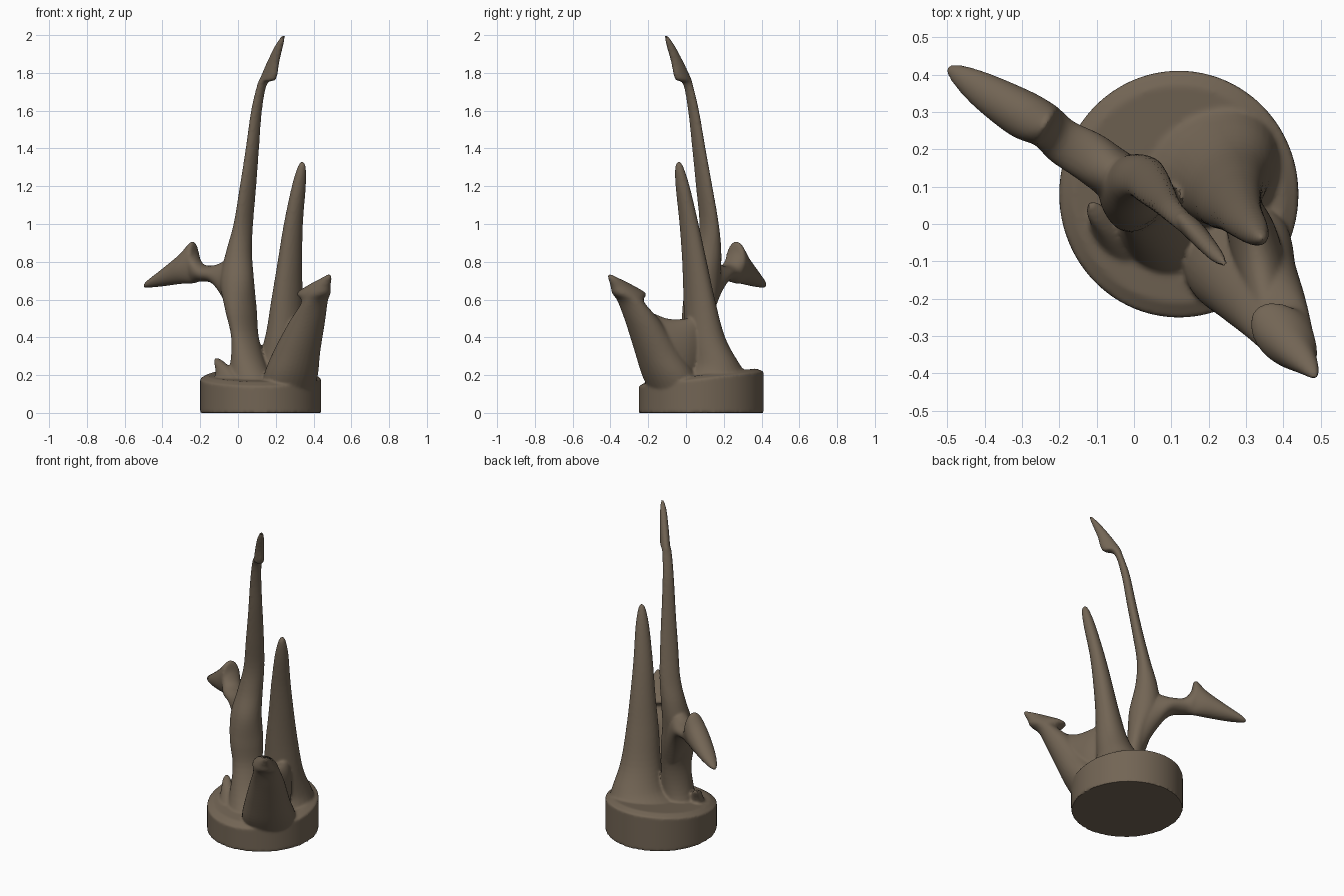
import bpy, bmesh, math
from mathutils import Vector

if "Cube" in bpy.data.objects:
    bpy.data.objects.remove(bpy.data.objects["Cube"], do_unlink=True)

bark = bpy.data.materials.new("taupe_brown")
bark.use_nodes = True
COLOUR = (0.17, 0.13, 0.09, 1)
bark.diffuse_color = COLOUR
bark.node_tree.nodes["Principled BSDF"].inputs["Base Color"].default_value = COLOUR

DIAG_A = Vector((1, 1, 0)).normalized()
DIAG_B = Vector((1, -1, 0)).normalized()
SIDE = Vector((1, 0, 0))
UP = Vector((0, 0, 1))


def spline(p0, p1, p2, p3, t):
    """Catmull-Rom value between p1 and p2."""
    return [0.5 * (2 * b + (c - a) * t + (2 * a - 5 * b + 4 * c - d) * t * t
                   + (3 * b - a - 3 * c + d) * t ** 3)
            for a, b, c, d in zip(p0, p1, p2, p3)]


def loft(name, rings, u, v, sides=32, steps=5):
    """Skin of ellipses; each ring is x, y, z, half width on u, half width on v."""
    path = []
    for i in range(len(rings) - 1):
        quad = [rings[min(max(i + k, 0), len(rings) - 1)] for k in (-1, 0, 1, 2)]
        path += [spline(*quad, s / steps) for s in range(steps)]
    path.append(rings[-1])
    bm = bmesh.new()
    loops = []
    for x, y, z, a, b in path:
        a, b = max(a, 0.004), max(b, 0.004)
        angles = [math.tau * k / sides for k in range(sides)]
        loops.append([bm.verts.new(Vector((x, y, z)) + u * a * math.cos(t) + v * b * math.sin(t))
                      for t in angles])
    for low, high in zip(loops, loops[1:]):
        for k in range(sides):
            n = (k + 1) % sides
            bm.faces.new((low[k], low[n], high[n], high[k]))
    bm.faces.new(loops[0])
    bm.faces.new(loops[-1])
    bmesh.ops.recalc_face_normals(bm, faces=bm.faces)
    mesh = bpy.data.meshes.new(name)
    bm.to_mesh(mesh)
    bm.free()
    ob = bpy.data.objects.new(name, mesh)
    bpy.context.collection.objects.link(ob)
    mesh.materials.append(bark)
    return ob


# Tall curved thorn with a small hooked tip
tall = loft("tall_thorn", [
    (.07, -.03, .1, .12, .2), (.055, .01, .24, .1, .1), (.037, .045, .4, .088, .055),
    (.015, .065, .55, .098, .068), (-.005, .09, .7, .09, .09), (.005, .118, .85, .073, .065),
    (.028, .122, 1, .061, .04), (.053, .096, 1.2, .053, .031), (.076, .068, 1.4, .042, .027),
    (.098, .04, 1.6, .033, .024), (.128, .01, 1.74, .028, .023),
    (.158, -.015, 1.768, .028, .054), (.187, -.047, 1.86, .025, .038),
    (.22, -.084, 1.95, .019, .022), (.243, -.107, 2, .008, .008)], DIAG_A, DIAG_B)

# Side branch ending in a barbed head
branch = loft("barbed_branch", [
    (.02, .08, .62, .08, .22), (-.05, .13, .69, .07, .125), (-.12, .18, .73, .068, .052),
    (-.19, .22, .742, .062, .046), (-.222, .25, .765, .06, .075), (-.24, .265, .797, .06, .112),
    (-.3, .295, .763, .065, .08),
    (-.4, .355, .715, .05, .045), (-.47, .4, .685, .028, .022), (-.5, .418, .672, .007, .008)],
    Vector((.5, .86, 0)), UP)

# Straight thorn with a flared root
middle = loft("middle_thorn", [
    (.19, .13, .08, .21, .21), (.2, .14, .18, .205, .19), (.235, .14, .26, .155, .13),
    (.25, .1, .4, .118, .095),
    (.26, .07, .6, .095, .07), (.275, .045, .8, .074, .055), (.293, .016, 1, .057, .043),
    (.322, -.018, 1.2, .04, .034), (.337, -.035, 1.3, .022, .022),
    (.34, -.038, 1.33, .006, .006)], DIAG_A, DIAG_B)

# Short leaning thorn with a leaf shaped head
short = loft("short_thorn", [
    (.26, -.05, .1, .15, .12), (.28, -.09, .2, .155, .13), (.31, -.145, .32, .13, .12),
    (.365, -.225, .48, .1, .09), (.405, -.29, .585, .078, .06), (.4, -.3, .63, .07, .105),
    (.425, -.335, .67, .048, .077), (.465, -.38, .71, .025, .036),
    (.485, -.41, .735, .008, .008)], DIAG_A, DIAG_B)

# Saddle joining the short and middle thorns
saddle = loft("saddle_web", [
    (.36, -.22, .43, .06, .12), (.335, -.1, .36, .07, .14),
    (.31, 0, .34, .065, .16), (.29, .06, .36, .05, .16)], SIDE, UP)

# Stub curling out of the base
stub = loft("small_stub", [
    (-.03, -.07, .12, .06, .11), (-.07, -.01, .22, .035, .06),
    (-.1, .03, .27, .025, .03), (-.115, .05, .29, .01, .01)], DIAG_A, DIAG_B)

# Round base with a sloping, slightly domed top
bpy.ops.mesh.primitive_cylinder_add(vertices=96, radius=1, depth=1, location=(0, 0, 0))
base = bpy.context.object
base.name = "round_base"
bm = bmesh.new()
bm.from_mesh(base.data)
top = [f for f in bm.faces if f.normal.z > .9]
bmesh.ops.inset_region(bm, faces=top, thickness=.12, depth=.2)
for vert in bm.verts:
    vert.co.x, vert.co.y = vert.co.x * .32 + .12, vert.co.y * .33 + .08
    vert.co.z = 0 if vert.co.z < 0 else .18 + .12 * (vert.co.y - .08) + .1 * (vert.co.z - .5)
bm.to_mesh(base.data)
bm.free()
base.data.materials.append(bark)

# Fuse the growth so its roots blend into the base
bpy.ops.object.select_all(action='DESELECT')
for ob in (tall, branch, middle, short, saddle, stub, base):
    ob.select_set(True)
bpy.context.view_layer.objects.active = base
bpy.ops.object.join()
base.name = "thorn_growth"
remesh = base.modifiers.new("fuse", 'REMESH')
remesh.mode = 'VOXEL'
remesh.voxel_size = .008
remesh.use_smooth_shade = True
soften = base.modifiers.new("soften", 'SMOOTH')
soften.factor = .5
soften.iterations = 4
for mod in ("fuse", "soften"):
    bpy.ops.object.modifier_apply(modifier=mod)
bpy.ops.object.shade_smooth_by_angle(angle=math.radians(40))
